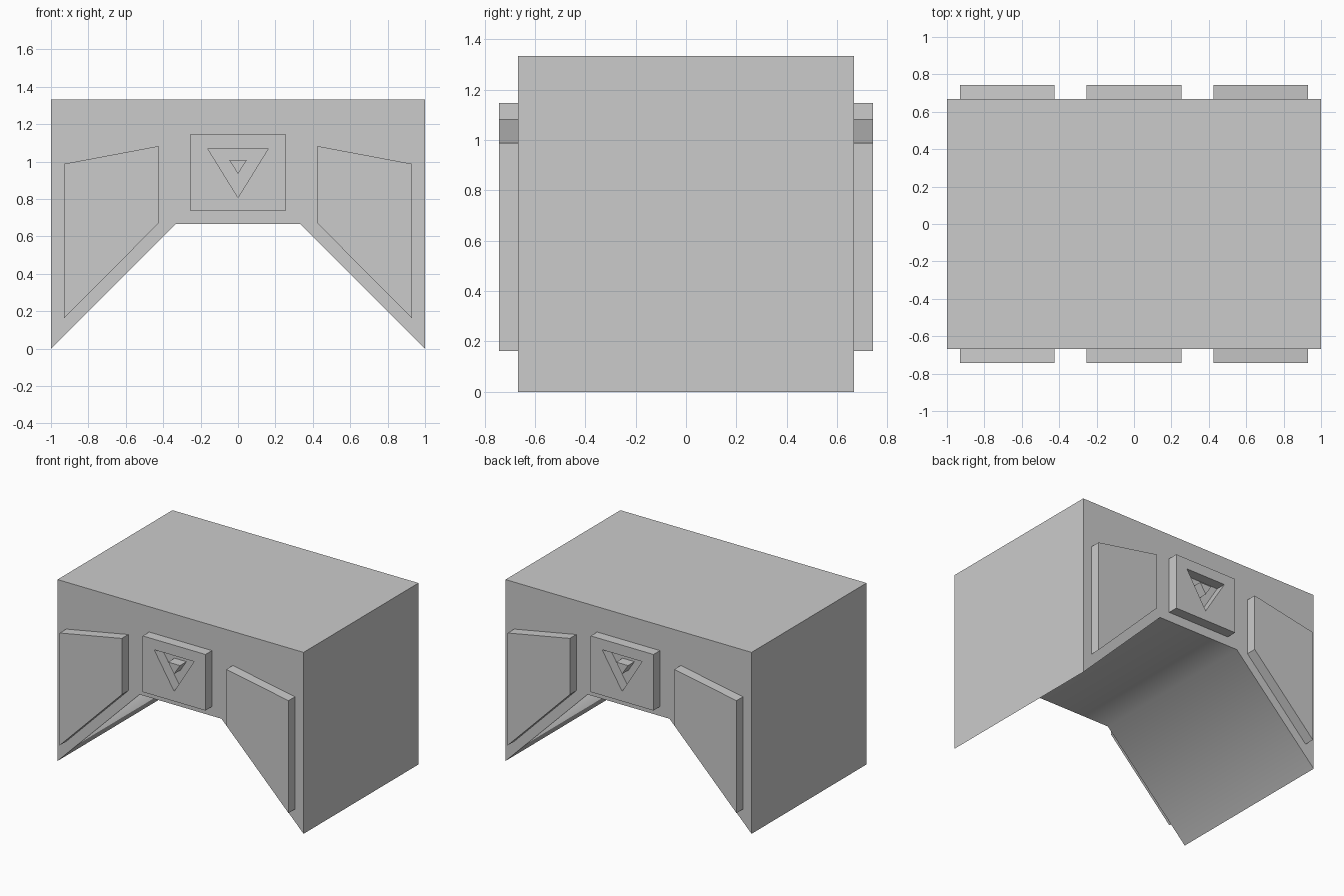
import bpy, bmesh, math

if "Cube" in bpy.data.objects:
    bpy.data.objects.remove(bpy.data.objects["Cube"])

DEPTH = 0.667      # half depth of the body
FACE = 0.742       # outer plane of the raised panels


def prism(name, outlines, y0, y1):
    """Extrude nested x/z outlines between two y planes; inner outlines become holes and islands."""
    curve = bpy.data.curves.new(name, 'CURVE')
    curve.dimensions = '2D'
    curve.fill_mode = 'BOTH'
    curve.extrude = (y1 - y0) / 2
    for pts in outlines:
        s = curve.splines.new('POLY')
        s.points.add(len(pts) - 1)
        for p, (x, z) in zip(s.points, pts):
            p.co = (x, z, 0, 1)
        s.use_cyclic_u = True
    ob = bpy.data.objects.new(name, curve)
    ob.rotation_euler.x = math.pi / 2
    ob.location.y = (y0 + y1) / 2
    bpy.context.collection.objects.link(ob)
    bpy.ops.object.select_all(action='DESELECT')
    ob.select_set(True)
    bpy.context.view_layer.objects.active = ob
    bpy.ops.object.convert(target='MESH')
    ob = bpy.context.object
    # weld the caps to the sides and clean the flat faces
    bm = bmesh.new()
    bm.from_mesh(ob.data)
    bmesh.ops.remove_doubles(bm, verts=bm.verts, dist=1e-4)
    if len(outlines) == 1:
        bmesh.ops.dissolve_limit(bm, angle_limit=0.01, verts=bm.verts, edges=bm.edges)
    bmesh.ops.recalc_face_normals(bm, faces=bm.faces)
    for f in bm.faces:
        f.smooth = False
    bm.to_mesh(ob.data)
    bm.free()
    return ob


def mirror_x(pts):
    return [(-x, z) for x, z in reversed(pts)]


# arch body, its underside shaded softly across the 45 degree creases
half = [(0.333, 0.667), (1, 0), (1, 1.333)]
prism("arch_body", [half + mirror_x(half)], -DEPTH, DEPTH)
bpy.ops.object.shade_smooth_by_angle(angle=math.radians(50))

# raised panels on front and back
side = [(0.425, 0.67), (0.93, 0.162), (0.93, 0.988), (0.425, 1.083)]
plate = [(-0.255, 0.735), (0.255, 0.735), (0.255, 1.147), (-0.255, 1.147)]
recess = [(-0.162, 1.07), (0, 0.808), (0.162, 1.07)]
island = [(-0.048, 1.01), (0, 0.935), (0.048, 1.01)]
for label, y0, y1 in (("front", -FACE, -DEPTH), ("back", DEPTH, FACE)):
    prism(label + "_right_panel", [side], y0, y1)
    prism(label + "_left_panel", [mirror_x(side)], y0, y1)
    prism(label + "_centre_plate", [plate, recess], y0, y1)
    prism(label + "_centre_triangle", [island], y0, y1)
